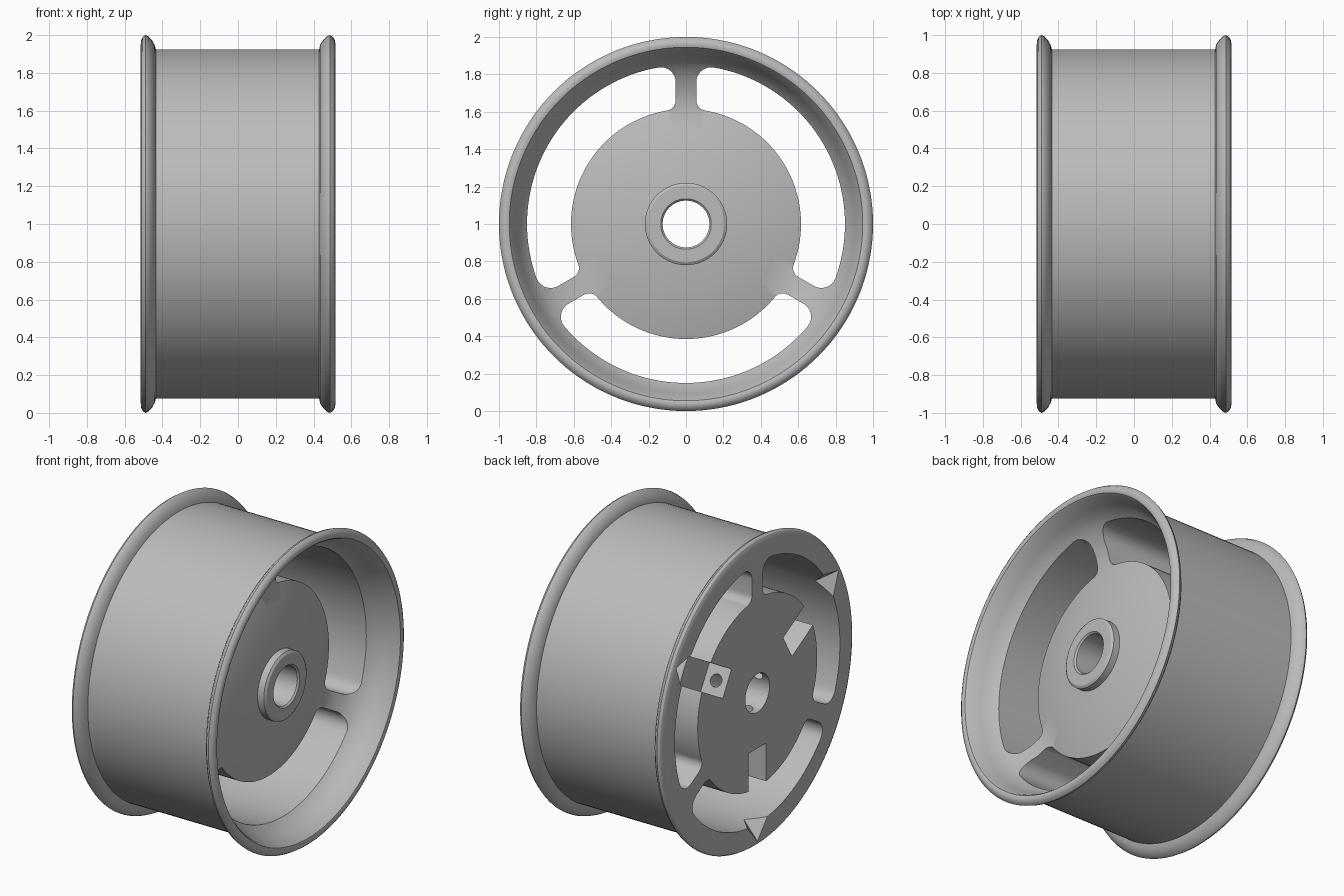
import bpy, bmesh
from math import sin, cos, asin, pi, radians
from mathutils import Matrix, Vector

if "Cube" in bpy.data.objects:
    bpy.data.objects.remove(bpy.data.objects["Cube"])

BACK = -0.515      # x of the flat rear face
THIRD = 2 * pi / 3

metal = bpy.data.materials.new("plain grey metal")
metal.use_nodes = True
GREY = (0.5, 0.5, 0.5, 1)
metal.diffuse_color = GREY
metal.node_tree.nodes["Principled BSDF"].inputs["Base Color"].default_value = GREY


def make_object(name, bm):
    bmesh.ops.recalc_face_normals(bm, faces=bm.faces)
    mesh = bpy.data.meshes.new(name)
    bm.to_mesh(mesh)
    bm.free()
    obj = bpy.data.objects.new(name, mesh)
    bpy.context.collection.objects.link(obj)
    mesh.materials.append(metal)
    return obj


def lathe(name, profile, steps=144):
    """Revolve a closed (x, radius) profile around the x axis."""
    bm = bmesh.new()
    vs = [bm.verts.new((x, 0, r)) for x, r in profile]
    es = [bm.edges.new((a, b)) for a, b in zip(vs, vs[1:] + vs[:1])]
    bmesh.ops.spin(bm, geom=vs + es, cent=(0, 0, 0), axis=(1, 0, 0),
                   angle=2 * pi, steps=steps)
    bmesh.ops.remove_doubles(bm, verts=bm.verts, dist=1e-5)
    return make_object(name, bm)


def polar(r, a):
    return Vector((r * cos(a), r * sin(a)))


def arc(centre, r, a0, a1, n):
    return [centre + polar(r, a0 + (a1 - a0) * i / n) for i in range(n + 1)]


def slot_outline(outer=0.85, inner=0.615, spoke=0.055, f_out=0.08, f_in=0.055):
    """Ring sector with filleted corners, symmetric about angle 0."""
    wall = radians(150)
    a_out = radians(60) - asin((spoke + f_out) / (outer - f_out))
    a_in = radians(60) - asin((spoke + f_in) / (inner + f_in))
    origin = Vector((0, 0))
    half = arc(origin, outer, 0, a_out, 20)
    half += arc(polar(outer - f_out, a_out), f_out, a_out, wall, 9)[1:]
    half += arc(polar(inner + f_in, a_in), f_in, wall, a_in + pi, 8)
    half += arc(origin, inner, a_in, 0, 20)[1:]
    return half + [Vector((p.x, -p.y)) for p in half[-2:0:-1]]


def prism(bm, outline, x0, x1):
    face = bm.faces.new([bm.verts.new((x0, p.x, p.y)) for p in outline])
    ext = bmesh.ops.extrude_face_region(bm, geom=[face])["geom"]
    bmesh.ops.translate(bm, vec=(x1 - x0, 0, 0),
                        verts=[v for v in ext if isinstance(v, bmesh.types.BMVert)])


def cut(target, name, build):
    """Subtract three copies of a cutter spaced around the axle."""
    for k in range(3):
        bm = bmesh.new()
        build(bm)
        turn = Matrix.Rotation(radians(30) + k * THIRD, 4, "X")
        bmesh.ops.transform(bm, matrix=turn, verts=bm.verts)
        cutter = make_object(name, bm)
        cutter.hide_render = True
        mod = target.modifiers.new(name, "BOOLEAN")
        mod.operation, mod.solver, mod.object = "DIFFERENCE", "EXACT", cutter
        bpy.context.view_layer.objects.active = target
        bpy.ops.object.modifier_apply(modifier=name)
        bpy.data.objects.remove(cutter)


# Wheel body: bore, flat back, flanged barrel, bowl-shaped front, domed hub, boss
wheel = lathe("wheel", [
    (BACK, 0.125), (BACK, 0.95), (-0.513, 0.972), (-0.505, 0.99), (-0.49, 1.0),
    (-0.475, 0.994), (-0.455, 0.972), (-0.442, 0.95), (-0.435, 0.925),
    (0.43, 0.925), (0.435, 0.95), (0.45, 0.972), (0.47, 0.994), (0.487, 1.0),
    (0.503, 0.99), (0.512, 0.975), (0.515, 0.96), (0.51, 0.945), (0.497, 0.935),
    (0.42, 0.905), (0.37, 0.88), (0.33, 0.85), (0.29, 0.8), (0.25, 0.72),
    (0.225, 0.615), (0.255, 0.5), (0.28, 0.36), (0.295, 0.22),
    (0.34, 0.22), (0.35, 0.205), (0.35, 0.135), (0.34, 0.125)])

# Three through slots that leave three spokes
cut(wheel, "slot", lambda bm: prism(bm, slot_outline(), -0.7, 0.7))


# Rear drive pockets in the hub edge
def pocket(bm):
    box = [Vector(p) for p in ((0.36, -0.09), (0.7, -0.09), (0.7, 0.09), (0.36, 0.09))]
    prism(bm, box, BACK - 0.1, BACK + 0.16)


# Pointed notches in the rear ring
def notch(bm):
    place = Matrix.Translation((BACK, 0.865, 0)) @ Matrix.Rotation(-pi / 2, 4, "X")
    bmesh.ops.create_cone(bm, cap_ends=True, segments=4, radius1=0.17, radius2=0,
                          depth=0.2, matrix=place)


# Radial screw holes from the bore to each pocket
def screw_hole(bm):
    place = Matrix.Translation((BACK + 0.08, 0.25, 0)) @ Matrix.Rotation(pi / 2, 4, "X")
    bmesh.ops.create_cone(bm, cap_ends=True, segments=24, radius1=0.04, radius2=0.04,
                          depth=0.35, matrix=place)


cut(wheel, "pocket", pocket)
cut(wheel, "notch", notch)
cut(wheel, "screw_hole", screw_hole)

# Stand the wheel on the ground and smooth the round surfaces
wheel.data.transform(Matrix.Translation((0, 0, 1)))
bpy.ops.object.select_all(action="DESELECT")
wheel.select_set(True)
bpy.context.view_layer.objects.active = wheel
bpy.ops.object.shade_smooth_by_angle(angle=radians(32))
